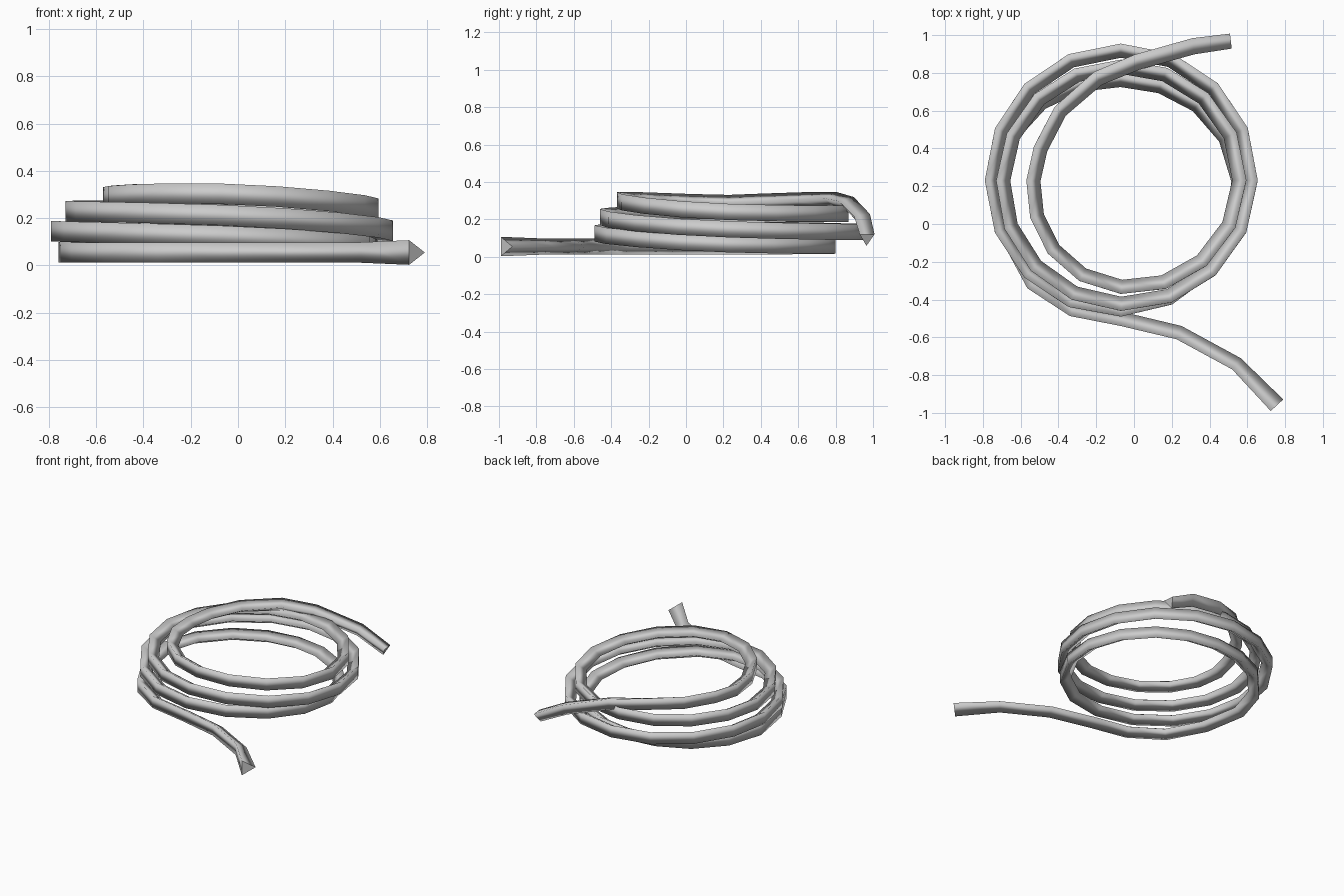
import bpy, bmesh, math
from mathutils import Vector

if "Cube" in bpy.data.objects:
    bpy.data.objects.remove(bpy.data.objects["Cube"])

CX, CY = -0.07, 0.23      # centre of the coil

# outer edge of the lower loose end, leading into the coil
path = [(.724, -.99, .055), (.52, -.77, .055), (.225, -.61, .055), (-.07, -.54, .055),
        (-.34, -.487, .055), (-.565, -.34, .055), (-.705, -.08, .055)]

# outer radius and height at every quarter turn, clockwise from the left
quarters = [(.69, .056), (.57, .06), (.66, .067), (.72, .125),
            (.72, .145), (.725, .132), (.725, .147), (.69, .213),
            (.66, .23), (.64, .23), (.665, .24), (.60, .303), (.50, .288)]


def spline(i, t, c):
    p0, p1, p2, p3 = (quarters[min(max(i + k, 0), len(quarters) - 1)][c] for k in (-1, 0, 1, 2))
    return 0.5 * (2 * p1 + (p2 - p0) * t + (2 * p0 - 5 * p1 + 4 * p2 - p3) * t * t
                  + (3 * p1 - p0 - 3 * p2 + p3) * t ** 3)


for n in range(4 * (len(quarters) - 1) + 1):
    i, t = divmod(n, 4)
    r, z = spline(i, t / 4, 0), spline(i, t / 4, 1)
    a = math.pi - n * math.pi / 8
    path.append((CX + r * math.cos(a), CY + r * math.sin(a), z))

# outer edge of the upper loose end, drooping over the coil
path += [(-.53, .41, .295), (-.42, .62, .302), (-.21, .80, .307),
         (0, .885, .285), (.30, .967, .20), (.5, .99, .10)]

# three-sided section swept along the path
pts = [Vector(p) for p in path]
last = len(pts) - 1
bm = bmesh.new()
rings = []
for i, p in enumerate(pts):
    a, b = pts[max(i - 1, 0)], pts[min(i + 1, last)]
    t = (b - p).normalized() if i == 0 else (p - a).normalized()
    if 0 < i < last:
        t = (t + (b - p).normalized()).normalized()
    left = Vector((0, 0, 1)).cross(t).normalized()
    up = t.cross(left)
    r = .06 if i == 0 else .046 if i == last else .05
    twist = -math.radians(30) * max(0, i - (last - 4)) / 4
    c = p - left * r / 2
    rings.append([bm.verts.new(c + r * (left * math.cos(g + twist) + up * math.sin(g + twist)))
                  for g in (math.pi / 3, math.pi, -math.pi / 3)])
for q, s in zip(rings, rings[1:]):
    for k in range(3):
        m = (k + 1) % 3
        bm.faces.new((q[k], q[m], s[m], s[k])).smooth = True
# end caps
for ring in (rings[0], rings[-1]):
    bm.faces.new(ring)
bmesh.ops.recalc_face_normals(bm, faces=bm.faces)

me = bpy.data.meshes.new("rope_coil")
bm.to_mesh(me)
bm.free()
bpy.context.collection.objects.link(bpy.data.objects.new("rope_coil", me))
